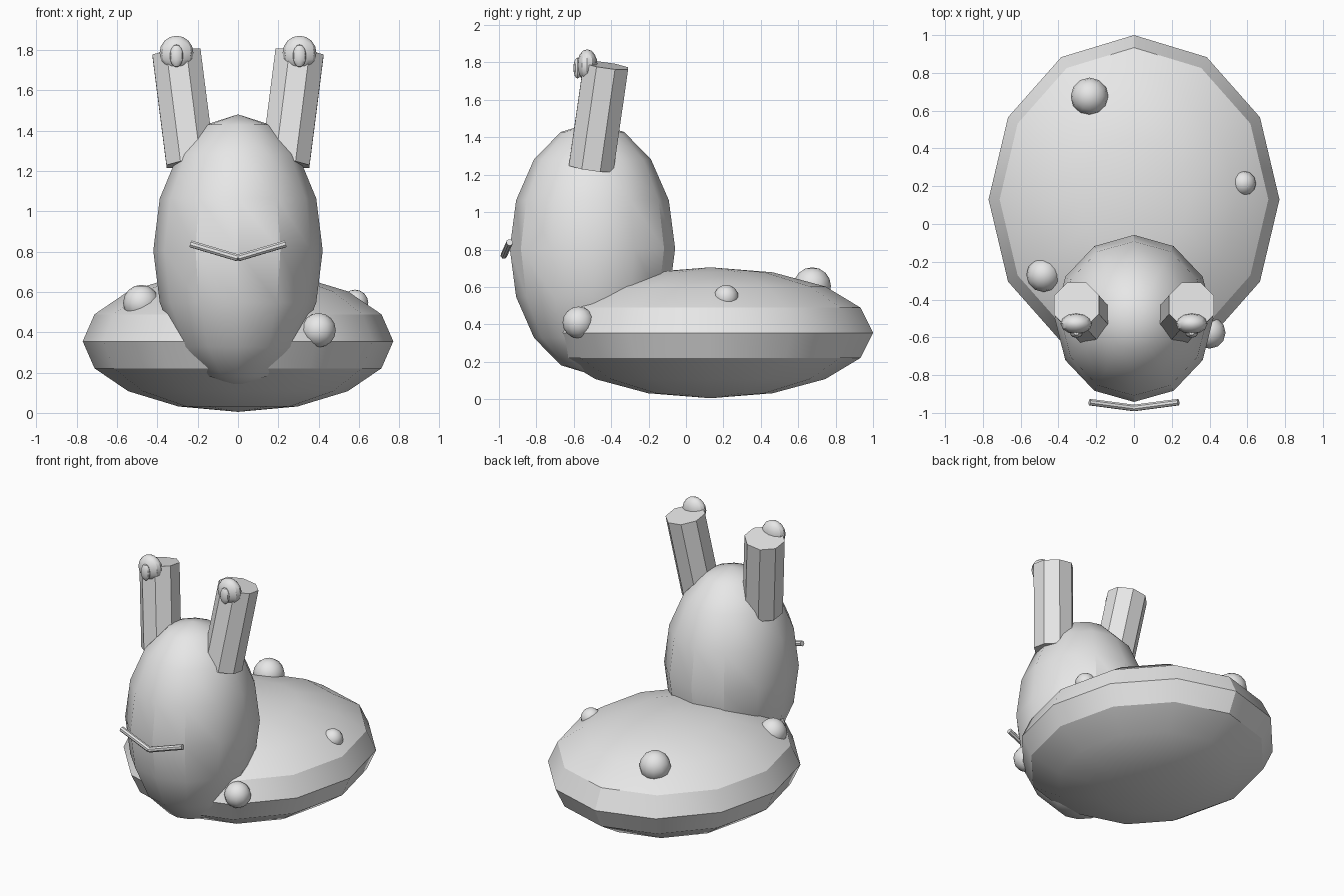
import bpy
import bmesh
from math import pi, radians
from mathutils import Matrix, Vector

cube = bpy.data.objects.get("Cube")
if cube:
    bpy.data.objects.remove(cube, do_unlink=True)

# One plain clay colour for everything
grey = bpy.data.materials.new("plain grey")
grey.use_nodes = True
grey.diffuse_color = (0.8, 0.8, 0.8, 1)
grey.node_tree.nodes["Principled BSDF"].inputs["Base Color"].default_value = (0.8, 0.8, 0.8, 1)


def finish(name, bm):
    """Turn a bmesh into a shaded object."""
    mesh = bpy.data.meshes.new(name)
    bm.to_mesh(mesh)
    bm.free()
    mesh.materials.append(grey)
    obj = bpy.data.objects.new(name, mesh)
    bpy.context.collection.objects.link(obj)
    bpy.ops.object.select_all(action="DESELECT")
    obj.select_set(True)
    bpy.context.view_layer.objects.active = obj
    bpy.ops.object.shade_smooth_by_angle(angle=radians(30))
    return obj


def ellipsoid(name, centre, radii, tilt=0):
    """Low-poly ball, optionally tilted about x."""
    bm = bmesh.new()
    matrix = (Matrix.Translation(centre) @ Matrix.Rotation(tilt, 4, "X")
              @ Matrix.Diagonal((*radii, 1)))
    bmesh.ops.create_uvsphere(bm, u_segments=12, v_segments=8, radius=1, matrix=matrix)
    return finish(name, bm)


def rod(name, start, end, radius):
    """Eight-sided capped cylinder between two points."""
    start, end = Vector(start), Vector(end)
    axis = end - start
    turn = Vector((0, 0, 1)).rotation_difference(axis).to_matrix().to_4x4()
    matrix = (Matrix.Translation((start + end) / 2) @ turn
              @ Matrix.Rotation(pi / 8, 4, "Z"))
    bm = bmesh.new()
    bmesh.ops.create_cone(bm, cap_ends=True, segments=8, radius1=radius,
                          radius2=radius, depth=axis.length, matrix=matrix)
    return finish(name, bm)


# Flattened body and upright head
ellipsoid("body", (0, 0.13, 0.355), (0.77, 0.87, 0.35))
ellipsoid("head", (0, -0.5, 0.805), (0.42, 0.442, 0.675))

# Round lumps on the body
lumps = [
    ("rear_lump", (-0.235, 0.675, 0.605), 0.1),
    ("left_lump", (0.58, 0.215, 0.545), 0.066),
    ("right_lump", (-0.48, -0.27, 0.545), 0.09),
    ("front_lump", (0.4, -0.575, 0.41), 0.085),
]
for name, centre, radius in lumps:
    ellipsoid(name, centre, (radius,) * 3)

# Stalks, eyes, pupils and the two halves of the mouth
for side, label in ((1, "left"), (-1, "right")):
    rod(label + "_stalk", (side * 0.235, -0.507, 1.237), (side * 0.305, -0.428, 1.785), 0.13)
    ellipsoid(label + "_eye", (side * 0.305, -0.528, 1.785), (0.084, 0.055, 0.085))
    ellipsoid(label + "_pupil", (side * 0.305, -0.58, 1.77), (0.033, 0.022, 0.056))
    rod(label + "_mouth", (0, -0.974, 0.768), (side * 0.235, -0.943, 0.838), 0.018)
